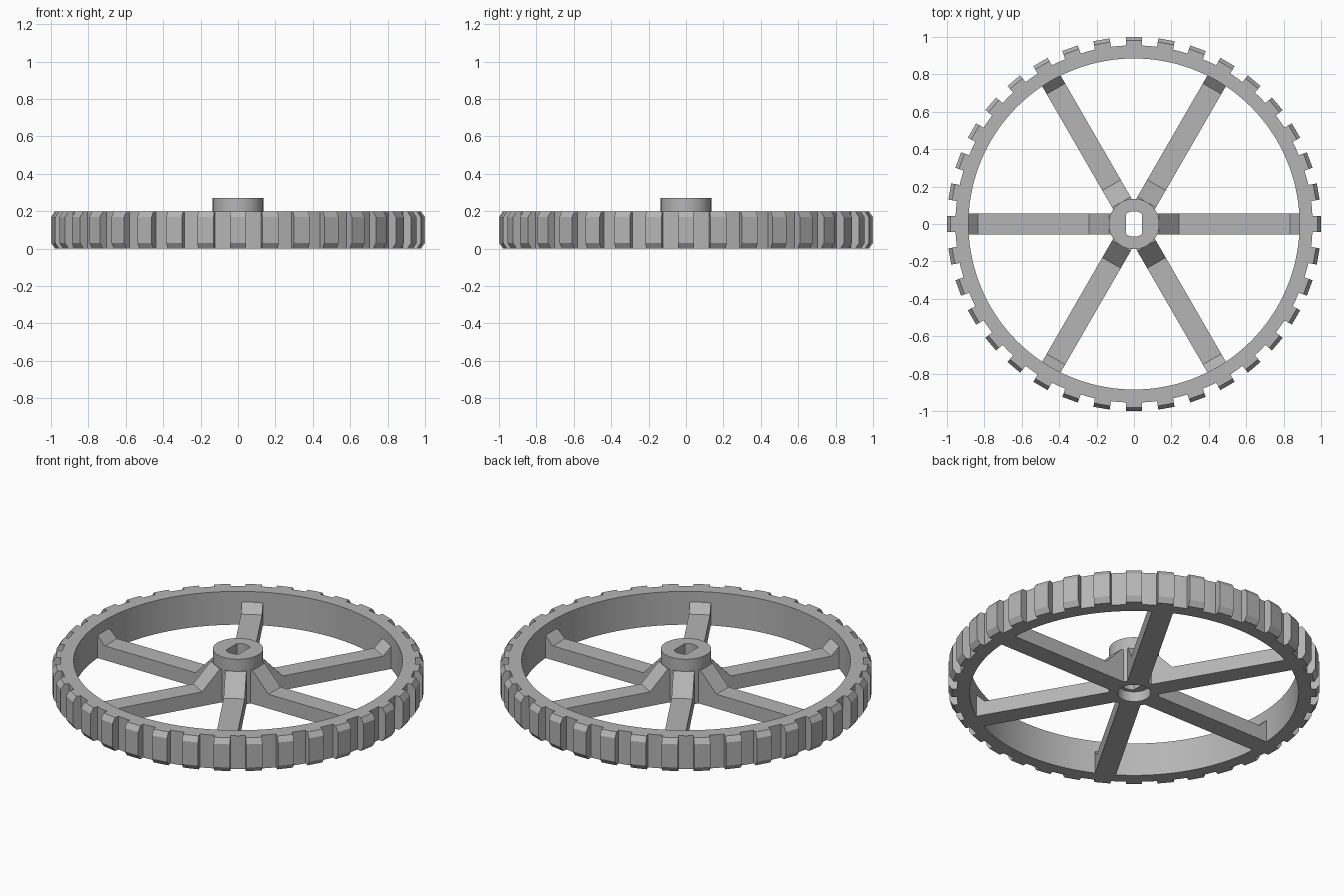
import bpy, bmesh, math
from mathutils import Matrix

cube = bpy.data.objects.get("Cube")
if cube:
    bpy.data.objects.remove(cube, do_unlink=True)

GREY = (0.46, 0.46, 0.46, 1.0)
grey = bpy.data.materials.new("wheel_grey")
grey.use_nodes = True
grey.diffuse_color = GREY
grey.node_tree.nodes["Principled BSDF"].inputs["Base Color"].default_value = GREY

HEIGHT = 0.198


def finish(name, bm, smooth=False):
    """Turn a bmesh into a named grey object."""
    bmesh.ops.recalc_face_normals(bm, faces=bm.faces)
    mesh = bpy.data.meshes.new(name)
    bm.to_mesh(mesh)
    bm.free()
    mesh.materials.append(grey)
    obj = bpy.data.objects.new(name, mesh)
    bpy.context.collection.objects.link(obj)
    if smooth:
        bpy.ops.object.select_all(action="DESELECT")
        obj.select_set(True)
        bpy.context.view_layer.objects.active = obj
        bpy.ops.object.shade_smooth_by_angle(angle=math.radians(25))
    return obj


def ring(radius, z, count, flat=None):
    """Circle of points, optionally cut by two flats across x."""
    points = []
    for i in range(count):
        a = math.tau * i / count
        x, y = radius * math.cos(a), radius * math.sin(a)
        if flat:
            x = max(-flat, min(flat, x))
        points.append((x, y, z))
    return points


def loft(name, rings):
    """Join a closed cycle of equal rings into one hollow solid."""
    bm = bmesh.new()
    loops = [[bm.verts.new(p) for p in r] for r in rings]
    for a, b in zip(loops, loops[1:] + loops[:1]):
        for i in range(len(a)):
            j = (i + 1) % len(a)
            bm.faces.new((a[i], a[j], b[j], b[i]))
    return finish(name, bm, smooth=True)


def radial_prisms(name, profile, width, count):
    """Extrude a radius/height profile sideways and repeat it about z."""
    for k in range(count):
        bm = bmesh.new()
        face = bm.faces.new([bm.verts.new((r, -width / 2, z)) for r, z in profile])
        extruded = bmesh.ops.extrude_face_region(bm, geom=[face])["geom"]
        verts = [v for v in extruded if isinstance(v, bmesh.types.BMVert)]
        bmesh.ops.translate(bm, verts=verts, vec=(0, width, 0))
        bm.transform(Matrix.Rotation(math.tau * k / count, 4, "Z"))
        finish(f"{name}_{k + 1}", bm)


# Rim tube
loft("rim", [ring(r, z, 144) for r, z in
             ((0.885, 0), (0.955, 0), (0.955, HEIGHT), (0.885, HEIGHT))])

# Tread blocks with chamfered top and bottom
radial_prisms("tread_block", [(0.94, 0), (0.98, 0), (1, 0.03), (1, HEIGHT - 0.03),
                              (0.98, HEIGHT), (0.94, HEIGHT)], 0.088, 36)

# Spokes with a tall gusset at the hub and a small one at the rim
radial_prisms("spoke", [(0.115, 0), (0.9, 0), (0.9, 0.135), (0.885, 0.135),
                        (0.835, 0.085), (0.24, 0.085), (0.135, HEIGHT),
                        (0.115, HEIGHT)], 0.114, 6)

# Hub with a flat-sided axle hole and a round recess underneath
loft("hub", [ring(0.135, 0, 64), ring(0.135, 0.27, 64),
             ring(0.068, 0.27, 64, flat=0.043), ring(0.068, 0.06, 64, flat=0.043),
             ring(0.09, 0.06, 64), ring(0.09, 0, 64)])
